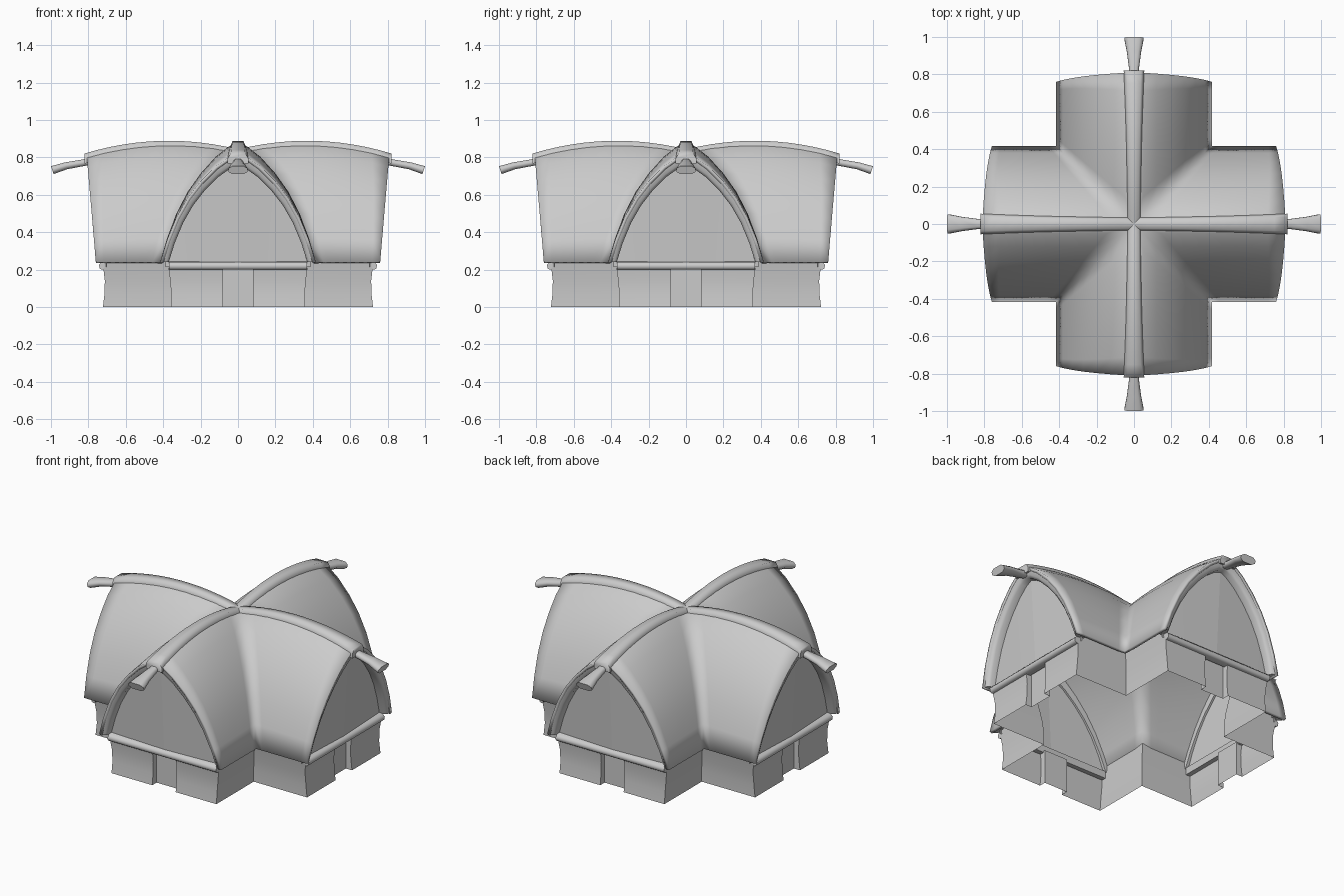
import bpy, bmesh, math
from mathutils import Matrix

if "Cube" in bpy.data.objects:
    bpy.data.objects.remove(bpy.data.objects["Cube"])

# gable arch profile, ridge to eave: (sideways, height)
ARCH = [(0, .82), (.05, .80), (.12, .75), (.2, .67), (.27, .58),
        (.33, .475), (.38, .355), (.416, .24)]


def rise(z):
    return (z - .24) / .58


def ridge_bump(x):
    return .06 * (1 - ((x - .37) / .44) ** 2)


def arch(scale):
    """Full arch from one eave to the other, scaled about the eave line."""
    half = [(y * scale, .24 + (z - .24) * scale) for y, z in ARCH]
    return [(-y, z) for y, z in reversed(half[1:])] + half


def grid(bm, rows, closed=False):
    """Skin rows of points with quads; closed joins each row into a loop."""
    vs = [[bm.verts.new(p) for p in r] for r in rows]
    n = len(rows[0])
    for a, b in zip(vs, vs[1:]):
        for i in range(n if closed else n - 1):
            j = (i + 1) % n
            bm.faces.new((a[i], a[j], b[j], b[i]))
    if closed:
        bm.faces.new(vs[0][::-1])
        bm.faces.new(vs[-1])


def four_arms(name, fill, mirror=False, angle=40, solid=0):
    """Build one arm along +x and repeat it around the centre."""
    bm = bmesh.new()
    fill(bm)
    if mirror:
        geom = bmesh.ops.duplicate(bm, geom=bm.verts[:] + bm.edges[:] + bm.faces[:])["geom"]
        vs = [g for g in geom if isinstance(g, bmesh.types.BMVert)]
        bmesh.ops.scale(bm, vec=(1, -1, 1), verts=vs)
    base = bm.verts[:] + bm.edges[:] + bm.faces[:]
    for k in (1, 2, 3):
        geom = bmesh.ops.duplicate(bm, geom=base)["geom"]
        vs = [g for g in geom if isinstance(g, bmesh.types.BMVert)]
        bmesh.ops.rotate(bm, verts=vs, cent=(0, 0, 0),
                         matrix=Matrix.Rotation(k * math.pi / 2, 3, 'Z'))
    bmesh.ops.remove_doubles(bm, verts=bm.verts[:], dist=.0005)
    bmesh.ops.recalc_face_normals(bm, faces=bm.faces[:])
    if name == "roof" and sum(f.normal.z for f in bm.faces) < 0:
        bmesh.ops.reverse_faces(bm, faces=bm.faces[:])
    me = bpy.data.meshes.new(name)
    bm.to_mesh(me)
    bm.free()
    ob = bpy.data.objects.new(name, me)
    bpy.context.collection.objects.link(ob)
    if solid:
        mod = ob.modifiers.new("thickness", 'SOLIDIFY')
        mod.thickness = solid
        mod.offset = -1
    bpy.ops.object.select_all(action='DESELECT')
    ob.select_set(True)
    bpy.context.view_layer.objects.active = ob
    bpy.ops.object.shade_smooth_by_angle(angle=math.radians(angle))


# roof half-arm, running from the diagonal valley to the gable end
def roof(bm):
    rows = []
    for y, z in ARCH:
        s = rise(z)
        end = .76 + .05 * s
        xs = [y + (end - y) * i / 8 for i in range(9)]
        rows.append([(x, y, z + ridge_bump(x) * s) for x in xs])
    grid(bm, rows)


# rounded rim under each gable end of the roof
def gable_rim(bm):
    rows = []
    for (yo, zo), (ym, zm), (yi, zi) in zip(arch(.985), arch(.92), arch(.89)):
        x = .757 + .05 * rise(zo)
        rows.append([(x - .07, yo, zo), (x, yo, zo), (x - .004, ym, zm),
                     (x - .02, yi, zi), (x - .07, yi, zi)])
    grid(bm, rows, True)


# gable infill with a central crease
def gable(bm):
    grid(bm, [[(.704 + .035 * rise(z) + .015 * (1 - abs(y) / .39), y, z),
               (.704 + .015 * (1 - abs(y) / .39), y, .215)] for y, z in arch(.93)])


# beam across the foot of each gable
def gable_beam(bm):
    sec = [(.69, .20), (.73, .20), (.741, .208), (.743, .226), (.73, .24), (.69, .245)]
    grid(bm, [[(x, y, z) for x, z in sec] for y in (-.37, 0, .37)], True)


# ridge cap that follows the curved ridge and wraps over it
def ridge_cap(bm):
    rows = []
    for i in range(13):
        x = .82 * i / 12
        w = .036 + .019 * (x / .82) ** 2
        z = .81 + .065 * (1 - ((x - .37) / .44) ** 2)
        rows.append([(x, -w, z - .04), (x, -w, z - .012), (x, -w * .7, z + .014),
                     (x, w * .7, z + .014), (x, w, z - .012), (x, w, z - .04)])
    grid(bm, rows, True)


# flared finial projecting from each ridge
def finial(bm):
    rows = []
    for x, z, w, h in [(.76, .785, .024, .017), (.83, .771, .026, .017),
                       (.92, .755, .038, .018), (.993, .732, .052, .021)]:
        ring = [(-1, -.4), (-.6, -1), (.6, -1), (1, -.4),
                (1, .4), (.6, 1), (-.6, 1), (-1, .4)]
        rows.append([(x + .007 * b, w * a, z + h * b) for a, b in ring])
    grid(bm, rows, True)


# half-arm wall with a shallow recessed doorway
def walls(bm):
    rows = []
    for z, side, end in [(0, .358, .722), (.07, .357, .714), (.14, .362, .712),
                         (.21, .372, .72)]:
        pts = [(side, side), (.54, side), (end, side), (end, .22), (end, .08),
               (.68, .08), (.68, 0)]
        rows.append([(x, y, z) for x, y in pts])
    grid(bm, rows)


# flaring top of the side walls, closing the gap up to the eaves
def wall_top(bm):
    grid(bm, [[(s, s, z), (.54, s, z), (.715, s, z)]
              for z, s in [(.21, .372), (.30, .386)]])


four_arms("roof", roof, mirror=True, angle=100, solid=.018)
four_arms("gable_rim", gable_rim, angle=65)
four_arms("gable", gable, angle=3)
four_arms("gable_beam", gable_beam, angle=60)
four_arms("ridge_cap", ridge_cap, angle=75)
four_arms("finial", finial, angle=60)
four_arms("walls", walls, mirror=True)
four_arms("wall_top", wall_top, mirror=True)
